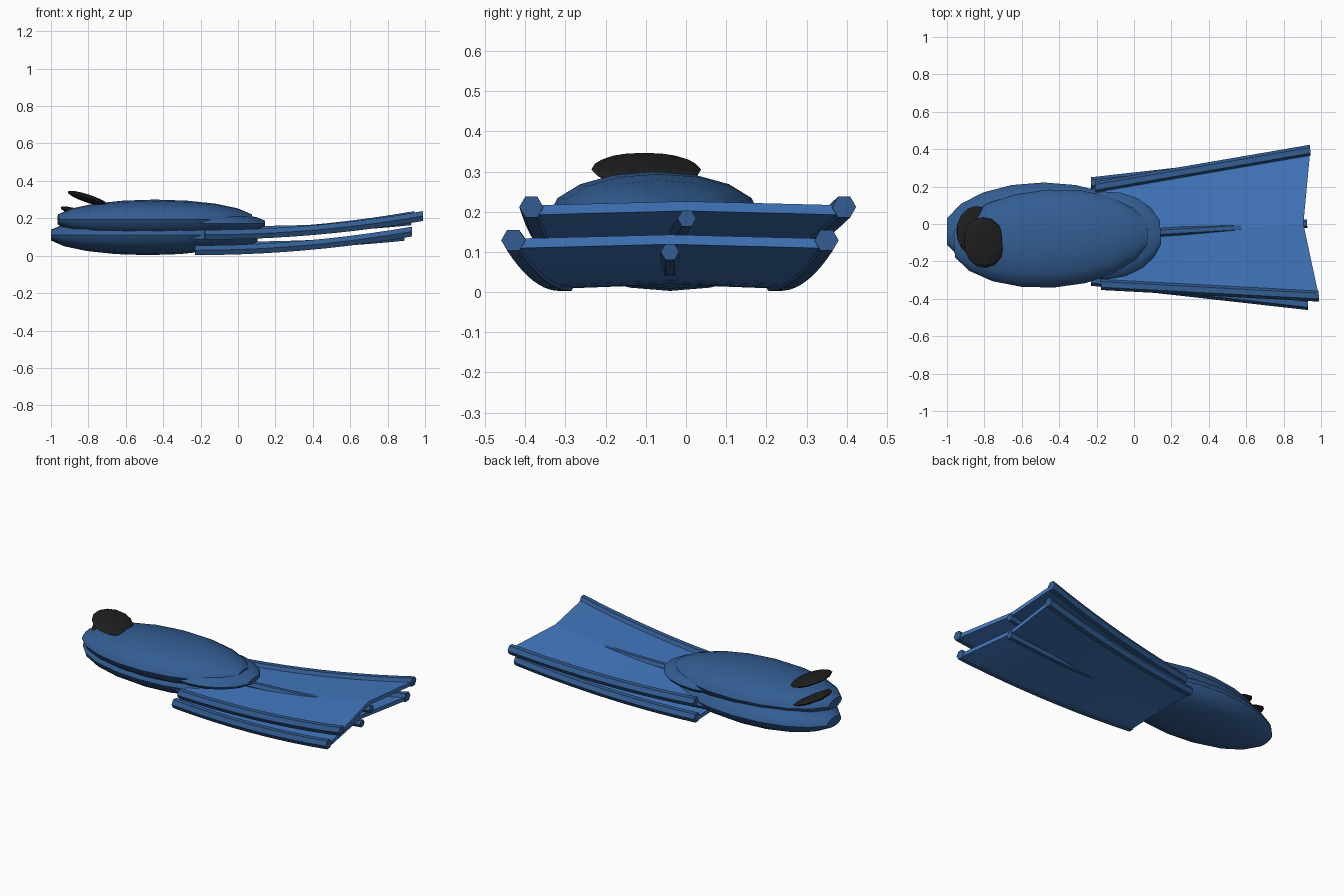
import bpy
import bmesh
from math import sin, cos, pi, radians
from mathutils import Matrix, Vector

if "Cube" in bpy.data.objects:
    bpy.data.objects.remove(bpy.data.objects["Cube"])

AXIS_Y = -0.04      # centre line of the lower fin
START, END = -0.23, 0.93


def material(name, rgb):
    m = bpy.data.materials.new(name)
    m.use_nodes = True
    m.diffuse_color = (*rgb, 1)
    m.node_tree.nodes["Principled BSDF"].inputs["Base Color"].default_value = (*rgb, 1)
    return m


BODY = material("dark blue rubber", (0.033, 0.11, 0.29))
BLADE = material("bright blue blade", (0.055, 0.19, 0.53))
BLACK = material("black opening", (0.014, 0.014, 0.014))


def loft(name, rings, mat, matrix, smooth=False):
    """Skin a closed solid through rings of equal point count."""
    bm = bmesh.new()
    rows = [[bm.verts.new(p) for p in ring] for ring in rings]
    n = len(rows[0])
    for a, b in zip(rows, rows[1:]):
        for i in range(n):
            j = (i + 1) % n
            bm.faces.new((a[i], a[j], b[j], b[i]))
    bm.faces.new(rows[0][::-1])
    bm.faces.new(rows[-1])
    bmesh.ops.recalc_face_normals(bm, faces=bm.faces)
    me = bpy.data.meshes.new(name)
    bm.to_mesh(me)
    bm.free()
    me.materials.append(mat)
    ob = bpy.data.objects.new(name, me)
    bpy.context.collection.objects.link(ob)
    ob.matrix_world = matrix
    if smooth:
        bpy.ops.object.select_all(action='DESELECT')
        ob.select_set(True)
        bpy.context.view_layer.objects.active = ob
        bpy.ops.object.shade_smooth_by_angle(angle=radians(35))
    return ob


def ellipsoid_rings(cx, cz, rx, ry, rz, tilt=0, sides=16, steps=8):
    """Rings along x of an ellipsoid with blunt ends."""
    rot = Matrix.Rotation(tilt, 3, 'Y')
    rings = []
    for k in range(steps + 1):
        t = radians(15.5 + 149 * k / steps)
        ring = []
        for i in range(sides):
            a = 2 * pi * i / sides
            p = Vector((-rx * cos(t), ry * sin(t) * cos(a), rz * sin(t) * sin(a)))
            ring.append(rot @ p + Vector((cx, 0, cz)))
        rings.append(ring)
    return rings


def hex_ring(x, y, z, r):
    return [(x, y + r * cos(i * pi / 3), z + r * sin(i * pi / 3)) for i in range(6)]


def rise(t):
    """Height of the blade and rails along their length."""
    return 0.029 + 0.1 * t * t


def build_fin(prefix, matrix):
    # Foot pocket, toe rim and foot opening
    loft(prefix + "_foot_pocket", ellipsoid_rings(-0.4825, 0.11, 0.537, 0.262, 0.107),
         BODY, matrix, True)
    loft(prefix + "_toe_rim", ellipsoid_rings(-0.19, 0.09, 0.306, 0.235, 0.058),
         BODY, matrix, True)
    loft(prefix + "_foot_opening",
         ellipsoid_rings(-0.84, 0.222, 0.116, 0.137, 0.022, radians(18.5), 12, 6),
         BLACK, matrix)

    ts = [k / 10 for k in range(11)]
    # Side rails
    for side, label in ((1, "left"), (-1, "right")):
        rings = [hex_ring(START + (END - START) * t, side * (0.26 + 0.13 * t), rise(t), 0.03)
                 for t in ts]
        loft(f"{prefix}_{label}_rail", rings, BODY, matrix)

    # Blade with a notched trailing edge and slight centre ridge
    rings = []
    for t in ts:
        w = 0.26 + 0.13 * t
        z = rise(t) - 0.008
        x = START + (END - START) * t
        mid = START + (END - 0.06 - START) * t
        h = 0.012
        rings.append([(x, -w, z + h), (mid, 0, z + h + 0.01), (x, w, z + h),
                      (x, w, z - h), (mid, 0, z - h + 0.01), (x, -w, z - h)])
    loft(prefix + "_blade", rings, BLADE, matrix)

    # Centre spine, above the blade at the toe and below it at the tip
    rings = [hex_ring(0.02 + 0.87 * t, 0, 0.056 + 0.044 * t * t, 0.023) for t in ts]
    loft(prefix + "_spine", rings, BODY, matrix)


# Two stacked fins, the upper one turned slightly
build_fin("lower_fin", Matrix.Translation((0, AXIS_Y, 0)))
build_fin("upper_fin", Matrix.Translation((0.037, AXIS_Y - 0.01, 0.083))
          @ Matrix.Rotation(radians(3.35), 4, 'Z'))
